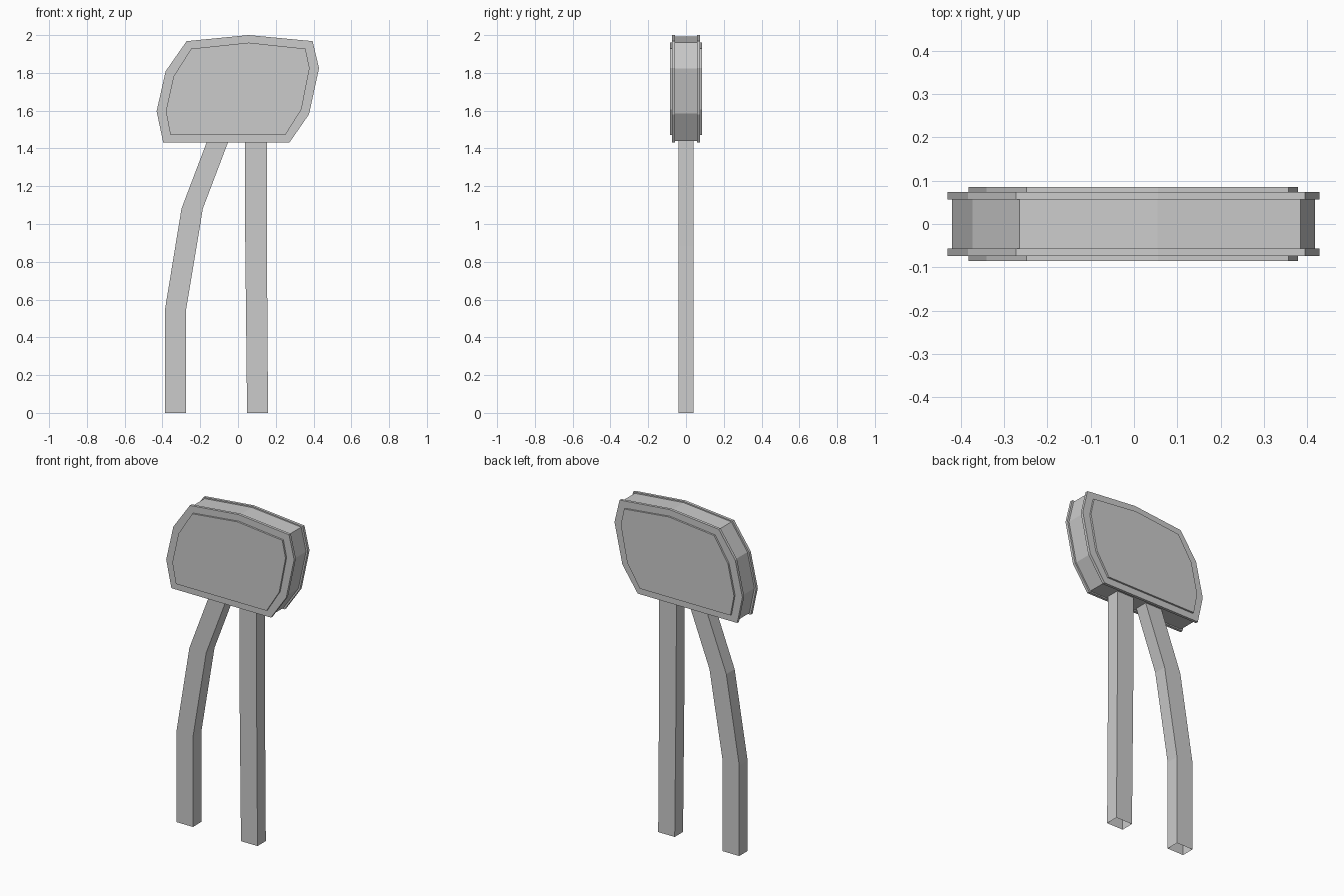
import bpy, bmesh

if "Cube" in bpy.data.objects:
    bpy.data.objects.remove(bpy.data.objects["Cube"])

FRAME = [(-0.396, 1.432), (0.273, 1.432), (0.376, 1.581), (0.429, 1.825), (0.395, 1.968),
         (0.056, 2.0), (-0.272, 1.968), (-0.383, 1.809), (-0.431, 1.597)]
PANEL = [(-0.358, 1.472), (0.251, 1.472), (0.336, 1.607), (0.379, 1.825), (0.357, 1.928),
         (0.056, 1.96), (-0.248, 1.928), (-0.341, 1.782), (-0.382, 1.597)]
# The core is the frame outline, slightly shrunk about the sign's middle
CORE = [(x * 0.974, 1.716 + (z - 1.716) * 0.974) for x, z in FRAME]


def finish(name, bm):
    bmesh.ops.recalc_face_normals(bm, faces=bm.faces)
    mesh = bpy.data.meshes.new(name)
    bm.to_mesh(mesh)
    bm.free()
    obj = bpy.data.objects.new(name, mesh)
    bpy.context.collection.objects.link(obj)


def slab(name, outline, y0, y1):
    """Extrude an xz outline from y0 to y1."""
    bm = bmesh.new()
    face = bm.faces.new([bm.verts.new((x, y0, z)) for x, z in outline])
    ext = bmesh.ops.extrude_face_region(bm, geom=[face], use_keep_orig=True)
    verts = [g for g in ext["geom"] if isinstance(g, bmesh.types.BMVert)]
    bmesh.ops.translate(bm, verts=verts, vec=(0, y1 - y0, 0))
    finish(name, bm)


def leg(name, sections, half_depth=0.04):
    """Open-ended square tube through (left x, left z, right x, right z) sections."""
    bm = bmesh.new()
    rings = [[bm.verts.new((x, y, z)) for x, y, z in
              ((xl, -half_depth, zl), (xr, -half_depth, zr),
               (xr, half_depth, zr), (xl, half_depth, zl))]
             for xl, zl, xr, zr in sections]
    for a, b in zip(rings, rings[1:]):
        for i in range(4):
            j = (i + 1) % 4
            bm.faces.new((a[i], a[j], b[j], b[i]))
    finish(name, bm)


# Sign head: core, with a rim plate and raised panel on each face
slab("sign_core", CORE, -0.057, 0.057)
for side, s in (("front", -1), ("back", 1)):
    slab(side + "_rim", FRAME, s * 0.057, s * 0.074)
    slab(side + "_panel", PANEL, s * 0.074, s * 0.085)

# Legs: one bent, one nearly straight
leg("bent_leg", [(-0.386, 0, -0.275, 0), (-0.386, 0.551, -0.275, 0.546),
                 (-0.299, 1.082, -0.186, 1.082), (-0.163, 1.44, -0.05, 1.44)])
leg("straight_leg", [(0.048, 0, 0.159, 0), (0.038, 0.94, 0.153, 0.88),
                     (0.037, 1.44, 0.153, 1.44)])
